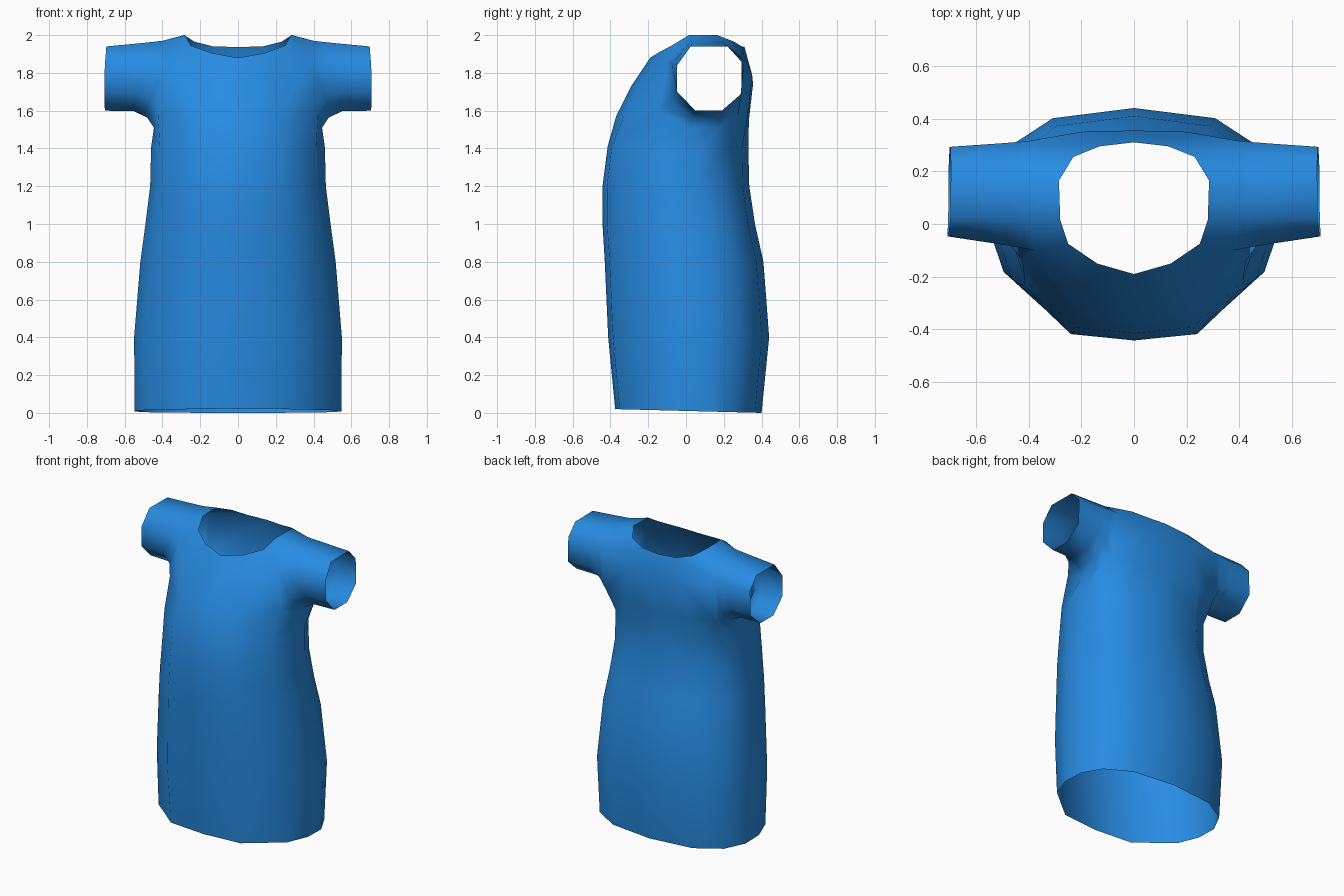
import bpy, bmesh
from mathutils import Vector

if "Cube" in bpy.data.objects:
    bpy.data.objects.remove(bpy.data.objects["Cube"])

fabric = bpy.data.materials.new("blue fabric")
fabric.diffuse_color = (0.02, 0.26, 0.76, 1)
fabric.use_nodes = True
fabric.node_tree.nodes["Principled BSDF"].inputs["Base Color"].default_value = fabric.diffuse_color

# Unit half cross-section of the skirt, centre front round +x to centre back
SECTION = [(0, -1), (.49, -.94), (.9, -.46), (1, -.08),
           (1, .3), (.87, .65), (.56, .91), (0, 1)]
# Skirt levels: z front, z back, half width, y front, y back
LEVELS = [(.02, 0, .547, -.375, .40), (.4, .4, .55, -.412, .44),
          (.8, .8, .517, -.43, .41), (1.0, 1.0, .49, -.442, .365),
          (1.2, 1.2, .465, -.442, .335), (1.41, 1.40, .46, -.415, .33)]

# Upper body rows: under the armhole, over the armhole, neckline
CHEST = [(0, -.37, 1.57), (.22, -.33, 1.57), (.425, -.14, 1.60), (.445, .02, 1.51),
         (.445, .17, 1.51), (.425, .275, 1.57), (.25, .325, 1.56), (0, .333, 1.55)]
SHOULDER = [(0, -.29, 1.73), (.19, -.25, 1.74), (.38, -.10, 1.86), (.40, .03, 1.97),
            (.40, .19, 1.97), (.40, .315, 1.87), (.2, .35, 1.79), (0, .355, 1.74)]
NECK = [(0, -.19, 1.88), (.14, -.15, 1.905), (.25, -.075, 1.945), (.28, .015, 2.0),
        (.285, .165, 2.0), (.23, .255, 1.965), (.13, .295, 1.94), (0, .31, 1.937)]
# Octagonal cuff, bottom front round to top front
CUFF = [(.708, -.047, 1.70), (.705, .05, 1.60), (.705, .19, 1.60), (.70, .293, 1.69),
        (.697, .293, 1.86), (.695, .22, 1.94), (.697, .025, 1.94), (.705, -.047, 1.84)]


def skirt_ring(zf, zb, w, yf, yb):
    mid, depth = (yf + yb) / 2, (yb - yf) / 2
    return [(x * w, mid + y * depth, zf + (zb - zf) * (y + 1) / 2) for x, y in SECTION]


bm = bmesh.new()


def add_ring(points):
    return [bm.verts.new(p) for p in points]


# Body, leaving the armhole open
rows = [add_ring(p) for p in [skirt_ring(*l) for l in LEVELS] + [CHEST, SHOULDER, NECK]]
chest = len(LEVELS)
for r in range(len(rows) - 1):
    for c in range(7):
        if r == chest and 2 <= c <= 4:
            continue
        bm.faces.new((rows[r][c], rows[r][c + 1], rows[r + 1][c + 1], rows[r + 1][c]))

# Sleeve, curving out of the armhole to the cuff
hole = rows[chest][2:6] + rows[chest + 1][5:1:-1]
loops = [hole]
for tx, low, high in [(.14, .6, .17), (.41, .97, .45)]:
    ring = []
    for i, v in enumerate(hole):
        p = v.co.lerp(Vector(CUFF[i]), low if i < 4 else high)
        p.x = v.co.x + (CUFF[i][0] - v.co.x) * tx
        ring.append(p)
    loops.append(add_ring(ring))
loops.append(add_ring(CUFF))
for a, b in zip(loops, loops[1:]):
    for i in range(8):
        j = (i + 1) % 8
        bm.faces.new((a[i], a[j], b[j], b[i]))

for f in bm.faces:
    f.smooth = True
mesh = bpy.data.meshes.new("shirt_dress")
bm.to_mesh(mesh)
bm.free()
mesh.materials.append(fabric)
dress = bpy.data.objects.new("shirt_dress", mesh)
bpy.context.collection.objects.link(dress)

# Mirror the half garment
mirror = dress.modifiers.new("mirror", "MIRROR")
mirror.use_clip = True
mirror.merge_threshold = 0.001
